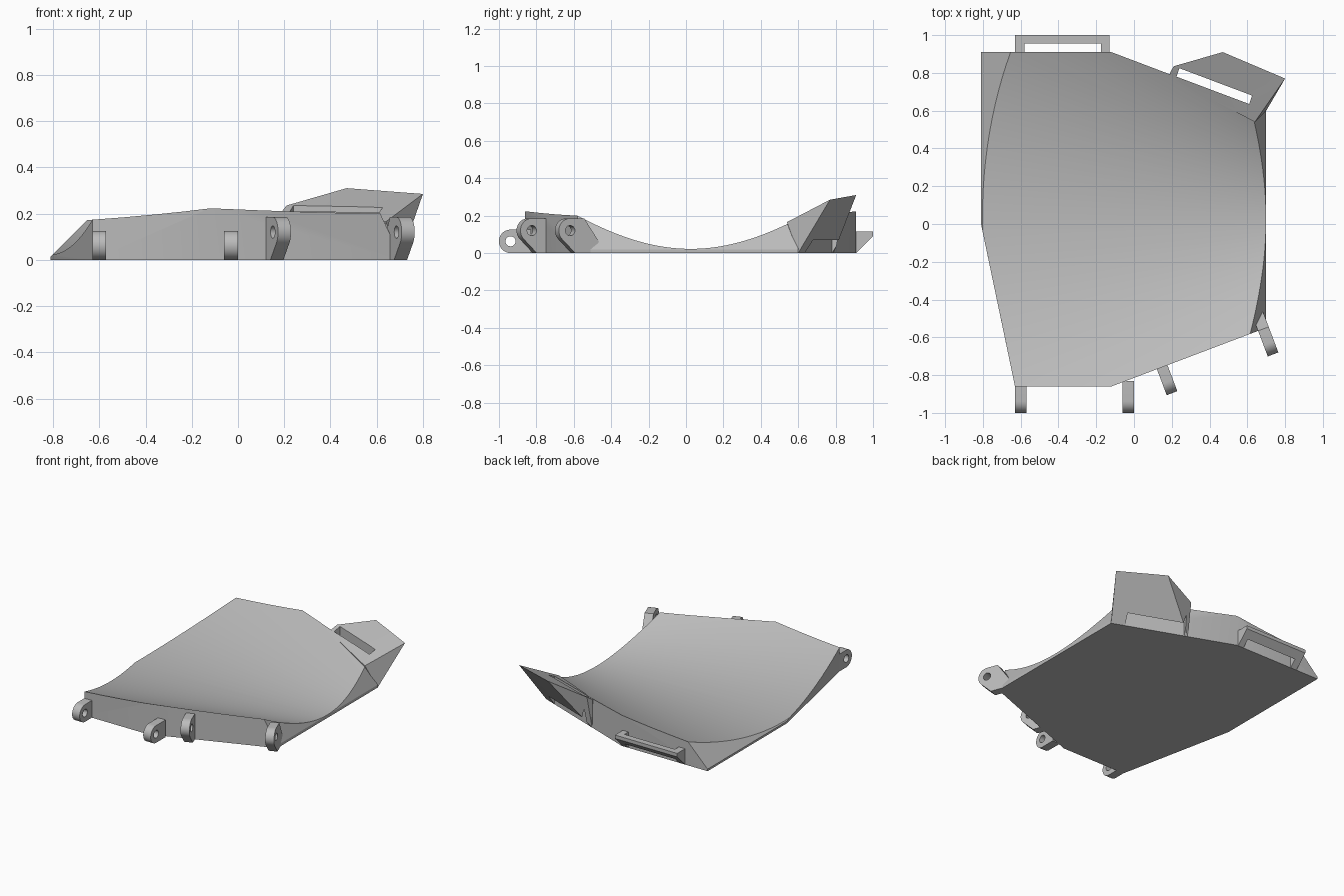
import bpy, bmesh, math
from mathutils import Matrix, Vector

if "Cube" in bpy.data.objects:
    bpy.data.objects.remove(bpy.data.objects["Cube"], do_unlink=True)

grey = bpy.data.materials.new("plain grey")
grey.use_nodes = True
grey.diffuse_color = (0.5, 0.5, 0.5, 1)
grey.node_tree.nodes["Principled BSDF"].inputs["Base Color"].default_value = (0.5, 0.5, 0.5, 1)


def finish(name, bm):
    bmesh.ops.recalc_face_normals(bm, faces=bm.faces)
    mesh = bpy.data.meshes.new(name)
    bm.to_mesh(mesh)
    bm.free()
    mesh.materials.append(grey)
    obj = bpy.data.objects.new(name, mesh)
    bpy.context.collection.objects.link(obj)
    return obj


def activate(obj):
    bpy.ops.object.select_all(action="DESELECT")
    obj.select_set(True)
    bpy.context.view_layer.objects.active = obj


def cut(obj, cutter):
    mod = obj.modifiers.new("cut", "BOOLEAN")
    mod.operation, mod.solver, mod.object = "DIFFERENCE", "EXACT", cutter
    activate(obj)
    bpy.ops.object.modifier_apply(modifier=mod.name)
    bpy.data.objects.remove(cutter, do_unlink=True)


def loft(name, ring_a, ring_b):
    """Closed solid between two matching rings."""
    bm = bmesh.new()
    a, b = ([bm.verts.new(p) for p in ring] for ring in (ring_a, ring_b))
    bm.faces.new(a)
    bm.faces.new(b)
    for i in range(len(a)):
        j = (i + 1) % len(a)
        bm.faces.new((a[i], a[j], b[j], b[i]))
    return finish(name, bm)


def prism(name, outline, z0, z1):
    return loft(name, [(x, y, z0) for x, y in outline], [(x, y, z1) for x, y in outline])


def hull(name, points):
    bm = bmesh.new()
    for p in points:
        bm.verts.new(p)
    bmesh.ops.convex_hull(bm, input=bm.verts)
    bmesh.ops.dissolve_limit(bm, angle_limit=0.01, verts=bm.verts, edges=bm.edges)
    return finish(name, bm)


# Plate: a block trimmed by slanting planes
bm = bmesh.new()
lo, hi = Vector((-0.81, -0.86, 0)), Vector((0.70, 0.91, 0.4))
bmesh.ops.create_cube(bm, size=1, matrix=Matrix.Translation((lo + hi) / 2)
                      @ Matrix.Diagonal((*(hi - lo), 1)))
for point, normal in (((-0.81, 0, 0), (-0.86, -0.18, 0)),
                      ((-0.12, -0.86, 0), (0.354, -0.935, 0)),
                      ((-0.12, 0.91, 0), (0.354, 0.935, 0)),
                      ((-0.81, 0, 0.015), (-1, 0, 1)),
                      ((0.70, 0, 0.02), (1, 0, 0.47))):
    res = bmesh.ops.bisect_plane(bm, geom=bm.verts[:] + bm.edges[:] + bm.faces[:],
                                 plane_co=point, plane_no=normal, clear_outer=True)
    rim = [e for e in res["geom_cut"] if isinstance(e, bmesh.types.BMEdge)]
    bmesh.ops.edgeloop_fill(bm, edges=rim)
plate = finish("curved_plate", bm)


# Tapered hollow across the top of the plate
def hollow_ring(x):
    r, n, reach = 1.8 - 1.25 * x, 64, 0.9
    ts = [reach * (2 * i / n - 1) for i in range(n + 1)]
    ring = [(x, 0.025 + r * t, 0.022 + r * t * t / 2) for t in ts]
    return ring + [(x, 0.025 + r * reach, 1.5), (x, 0.025 - r * reach, 1.5)]


cut(plate, loft("hollow_cutter", hollow_ring(-0.95), hollow_ring(0.8)))

# Leaning flap on the back corner, with a strap slot
flap = hull("corner_flap", [(0.70, 0.60, 0), (0.20, 0.79, 0), (0.47, 0.91, 0.31),
                            (0.80, 0.77, 0.285), (0.21, 0.835, 0.235), (0.19, 0.80, 0.21),
                            (0.64, 0.54, 0.165), (0.60, 0.58, 0), (0.20, 0.77, 0.2)])
cut(flap, prism("slot_cutter", [(0.225, 0.78), (0.61, 0.635), (0.625, 0.68), (0.24, 0.825)], -0.1, 0.5))

# Strap loop along the back edge
section = [(0.90, 0), (0.91, 0), (1.0, 0.09), (1.0, 0.115), (0.90, 0.115)]
loop = loft("strap_loop", [(-0.63, y, z) for y, z in section], [(-0.13, y, z) for y, z in section])
cut(loop, prism("loop_cutter", [(-0.58, 0.85), (-0.175, 0.85), (-0.175, 0.955), (-0.58, 0.955)], -0.1, 0.5))


# Hinge lugs: rounded profile with a pin hole
def arc(cx, cz, r, a0, a1, n):
    angles = [math.radians(a0 + (a1 - a0) * i / n) for i in range(n + 1)]
    return [(cx + r * math.cos(a), cz + r * math.sin(a)) for a in angles]


def lug(name, base, outward, centre, r, hole, start, root):
    curve = bpy.data.curves.new(name, "CURVE")
    curve.dimensions, curve.fill_mode, curve.extrude = "2D", "BOTH", 0.03
    for pts in (root + arc(*centre, r, start, 90, 16), arc(*centre, hole, 0, 345, 23)):
        spline = curve.splines.new("POLY")
        spline.points.add(len(pts) - 1)
        for p, (u, v) in zip(spline.points, pts):
            p.co = (u, v, 0, 1)
        spline.use_cyclic_u = True
    obj = bpy.data.objects.new(name, curve)
    bpy.context.collection.objects.link(obj)
    x_axis, up = Vector((*outward, 0)).normalized(), Vector((0, 0, 1))
    turn = Matrix((x_axis, up, x_axis.cross(up))).transposed().to_4x4()
    obj.matrix_world = Matrix.Translation((*base, 0)) @ turn
    activate(obj)
    bpy.ops.object.convert(target="MESH")
    bm = bmesh.new()
    bm.from_mesh(obj.data)
    bmesh.ops.remove_doubles(bm, verts=bm.verts, dist=0.0001)
    bmesh.ops.recalc_face_normals(bm, faces=bm.faces)
    bm.to_mesh(obj.data)
    bm.free()
    obj.data.materials.clear()
    obj.data.materials.append(grey)
    return obj


lugs = []
for side, x in (("right", -0.60), ("middle", -0.03)):
    lugs.append(lug(f"front_{side}_lug", (x, -0.86), (0, -1), (0.078, 0.0625), 0.0625, 0.027,
                    -90, [(-0.03, 0.125), (-0.03, 0)]))
slant = (0.354, -0.935)
for side, base, root in (
        ("inner", (0.15, -0.76), [(-0.03, 0.185), (-0.03, 0), (0.052, 0)]),
        ("outer", (0.685, -0.555), [(0, 0.185), (-0.085, 0.06), (-0.04, 0), (0.052, 0)])):
    lugs.append(lug(f"slanted_{side}_lug", base, slant, (0.08, 0.12), 0.065, 0.027, -45, root))

# Smooth the curves, keep the edges sharp
for obj in [plate, flap, loop] + lugs:
    activate(obj)
    bpy.ops.object.shade_smooth_by_angle(angle=math.radians(25))
